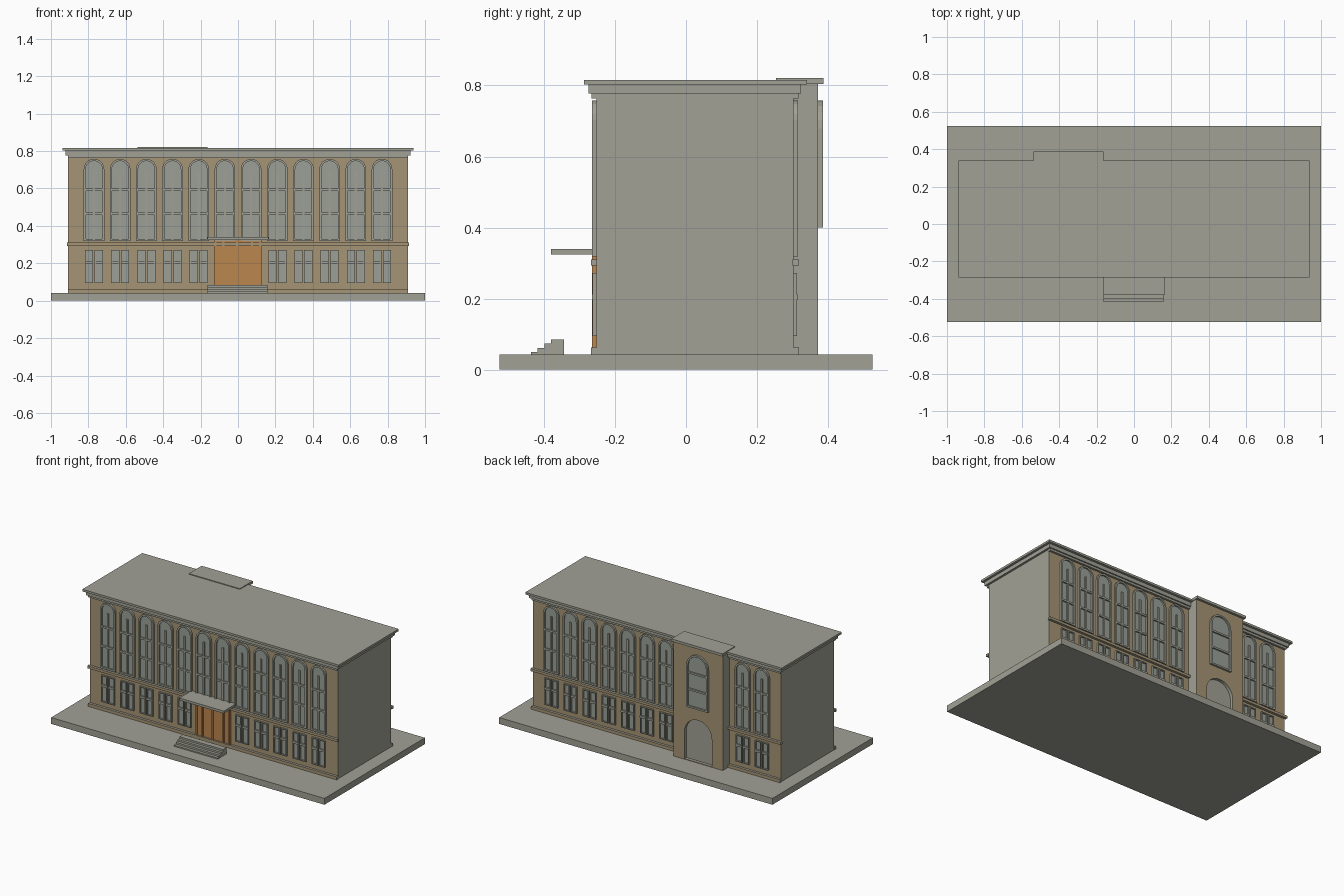
import bpy, bmesh, math

if "Cube" in bpy.data.objects:
    bpy.data.objects.remove(bpy.data.objects["Cube"])


def material(name, rgb):
    m = bpy.data.materials.new(name)
    m.diffuse_color = [(c / 255) ** 2.2 for c in rgb] + [1]
    m.use_nodes = True
    m.node_tree.nodes["Principled BSDF"].inputs["Base Color"].default_value = m.diffuse_color
    return m


STONE = material("grey stone", (160, 160, 149))
TAN = material("tan wall", (164, 147, 116))
WOOD = material("orange wood", (186, 133, 80))
GLASS = material("grey glass", (153, 159, 150))

FRONT, BACK, TOWER = -0.252, 0.302, 0.372      # wall planes
PITCH = 0.14
COLUMNS = [-0.77 + PITCH * i for i in range(12)]


def finish(name, bm, mats):
    bmesh.ops.recalc_face_normals(bm, faces=bm.faces)
    me = bpy.data.meshes.new(name)
    bm.to_mesh(me)
    bm.free()
    for m in mats:
        me.materials.append(m)
    ob = bpy.data.objects.new(name, me)
    bpy.context.collection.objects.link(ob)
    return ob


def add_box(bm, x0, x1, y0, y1, z0, z1, idx=0):
    vs = [bm.verts.new((x, y, z)) for x in (x0, x1) for y in (y0, y1) for z in (z0, z1)]
    for q in ((0, 1, 3, 2), (4, 5, 7, 6), (0, 1, 5, 4), (2, 3, 7, 6), (0, 2, 6, 4), (1, 3, 7, 5)):
        bm.faces.new([vs[i] for i in q]).material_index = idx


def box(name, x0, x1, y0, y1, z0, z1, mat=STONE, facade=False):
    bm = bmesh.new()
    add_box(bm, x0, x1, y0, y1, z0, z1)
    if facade:      # tan only on the faces towards front and back
        bm.normal_update()
        for f in bm.faces:
            f.material_index = int(abs(f.normal.y) > 0.5)
    return finish(name, bm, [mat, TAN] if facade else [mat])


def arch(cx, hw, z0, z1, n=10):
    """Outline of a round-headed opening."""
    zc = z1 - hw
    top = [(cx + hw * math.cos(math.pi * i / n), zc + hw * math.sin(math.pi * i / n))
           for i in range(n + 1)]
    return [(cx - hw, z0), (cx + hw, z0)] + top


def add_prism(bm, pts, y0, y1, idx=0):
    a, b = ([bm.verts.new((x, y, z)) for x, z in pts] for y in (y0, y1))
    fs = [bm.faces.new(a), bm.faces.new(b)]
    for i in range(len(pts)):
        j = (i + 1) % len(pts)
        fs.append(bm.faces.new((a[i], a[j], b[j], b[i])))
    for f in fs:
        f.material_index = idx


def add_ring(bm, outer, inner, y0, y1):
    loops = [[bm.verts.new((x, y, z)) for x, z in pts]
             for pts, y in ((outer, y0), (outer, y1), (inner, y1), (inner, y0))]
    for i in range(len(outer)):
        j = (i + 1) % len(outer)
        for k in range(4):
            p, q = loops[k], loops[(k + 1) % 4]
            bm.faces.new((p[i], p[j], q[j], q[i]))


def add_arched_window(bm, cx, hw, z0, z1, y, s, bars, post):
    t = 0.011
    add_prism(bm, arch(cx, hw - t / 2, z0 + t / 2, z1 - t / 2), y, y + s * 0.003, 1)
    add_ring(bm, arch(cx, hw, z0, z1), arch(cx, hw - t, z0 + t, z1 - t), y, y + s * 0.013)
    for z in bars:
        add_box(bm, cx - hw + t / 2, cx + hw - t / 2, y, y + s * 0.012, z - 0.006, z + 0.006)
    if post:
        add_box(bm, cx - 0.006, cx + 0.006, y, y + s * 0.010, z0 + t / 2, post)


def add_lower_window(bm, cx, y, s):
    for side in (-1, 1):
        x = cx + side * 0.026
        z0, z1, hw, t = 0.095, 0.272, 0.022, 0.006
        add_box(bm, x - hw + t / 2, x + hw - t / 2, y, y + s * 0.003, z0 + t / 2, z1 - t / 2, 1)
        rect = lambda e: [(x - hw + e, z0 + e), (x + hw - e, z0 + e),
                          (x + hw - e, z1 - e), (x - hw + e, z1 - e)]
        add_ring(bm, rect(0), rect(t), y, y + s * 0.011)
        add_box(bm, x - hw, x + hw, y, y + s * 0.013, 0.197, 0.211)


# Ground slab and main block
box("ground_slab", -1, 1, -0.525, 0.525, 0, 0.042)
box("main_block", -0.908, 0.908, FRONT, BACK, 0.042, 0.79, facade=True)

# Plinth, belt course and upper moulding on both long sides
for side, y, s in (("front", FRONT, -1), ("back", BACK, 1)):
    spans = [(-1, 1)] if s < 0 else [(-1, -0.531), (-0.167, 1)]
    for n, (a, b) in enumerate(spans):
        for part, ext, z0, z1, d, tan in (("plinth", 0.91, 0.042, 0.062, 0.016, True),
                                          ("belt", 0.915, 0.293, 0.310, 0.016, True),
                                          ("moulding", 0.91, 0.763, 0.777, 0.014, False)):
            x0, x1 = max(a, -ext), min(b, ext)
            ys = sorted((y - s * 0.002, y + s * d))
            box(f"{part}_{side}_{n}", x0, x1, *ys, z0, z1, facade=tan)

# Cornice and roof
box("cornice", -0.922, 0.922, -0.274, 0.324, 0.777, 0.802)
box("roof", -0.938, 0.938, -0.287, 0.340, 0.802, 0.816)

# Rear stair tower with a recessed arched doorway
tower = box("tower", -0.53, -0.168, 0.265, TOWER, 0.042, 0.806, facade=True)
bm = bmesh.new()
add_prism(bm, arch(-0.349, 0.1, 0.046, 0.325, 16), TOWER - 0.02, TOWER + 0.05)
cutter = finish("doorway_cutter", bm, [STONE])
cutter.hide_render = True
cutter.hide_viewport = True
cut = tower.modifiers.new("doorway", "BOOLEAN")
cut.operation, cut.solver, cut.object = "DIFFERENCE", "EXACT", cutter
box("tower_roof", -0.537, -0.163, 0.253, 0.387, 0.804, 0.821)

bm = bmesh.new()
add_arched_window(bm, -0.349, 0.078, 0.40, 0.757, TOWER, 1, (0.52, 0.63), None)
finish("tower_window", bm, [STONE, GLASS])

# Rows of tall arched windows and paired lower windows
for side, y, s in (("front", FRONT, -1), ("back", BACK, 1)):
    upper, lower = bmesh.new(), bmesh.new()
    for cx in COLUMNS:
        if s > 0 and -0.56 < cx < -0.14:
            continue
        add_arched_window(upper, cx, 0.055, 0.318, 0.758, y, s, (0.465, 0.593), 0.688)
        if s > 0 or abs(cx) > 0.1:
            add_lower_window(lower, cx, y, s)
    finish(f"upper_windows_{side}", upper, [STONE, GLASS])
    finish(f"lower_windows_{side}", lower, [STONE, GLASS])

# Entrance doors with upright ribs
bm = bmesh.new()
add_box(bm, -0.128, 0.125, FRONT - 0.005, FRONT, 0.042, 0.325)
for x in (-0.122, -0.079, -0.004, 0.075, 0.119):
    add_box(bm, x - 0.006, x + 0.006, FRONT - 0.013, FRONT, 0.042, 0.325)
finish("entrance_doors", bm, [WOOD])

# Entrance canopy and steps
box("canopy", -0.163, 0.163, -0.38, FRONT, 0.324, 0.340)
bm = bmesh.new()
for i in range(4):
    add_box(bm, -0.162, 0.157, -0.437 + i * 0.019, -0.343, 0.042, 0.050 + i * 0.0115)
finish("entrance_steps", bm, [STONE])
